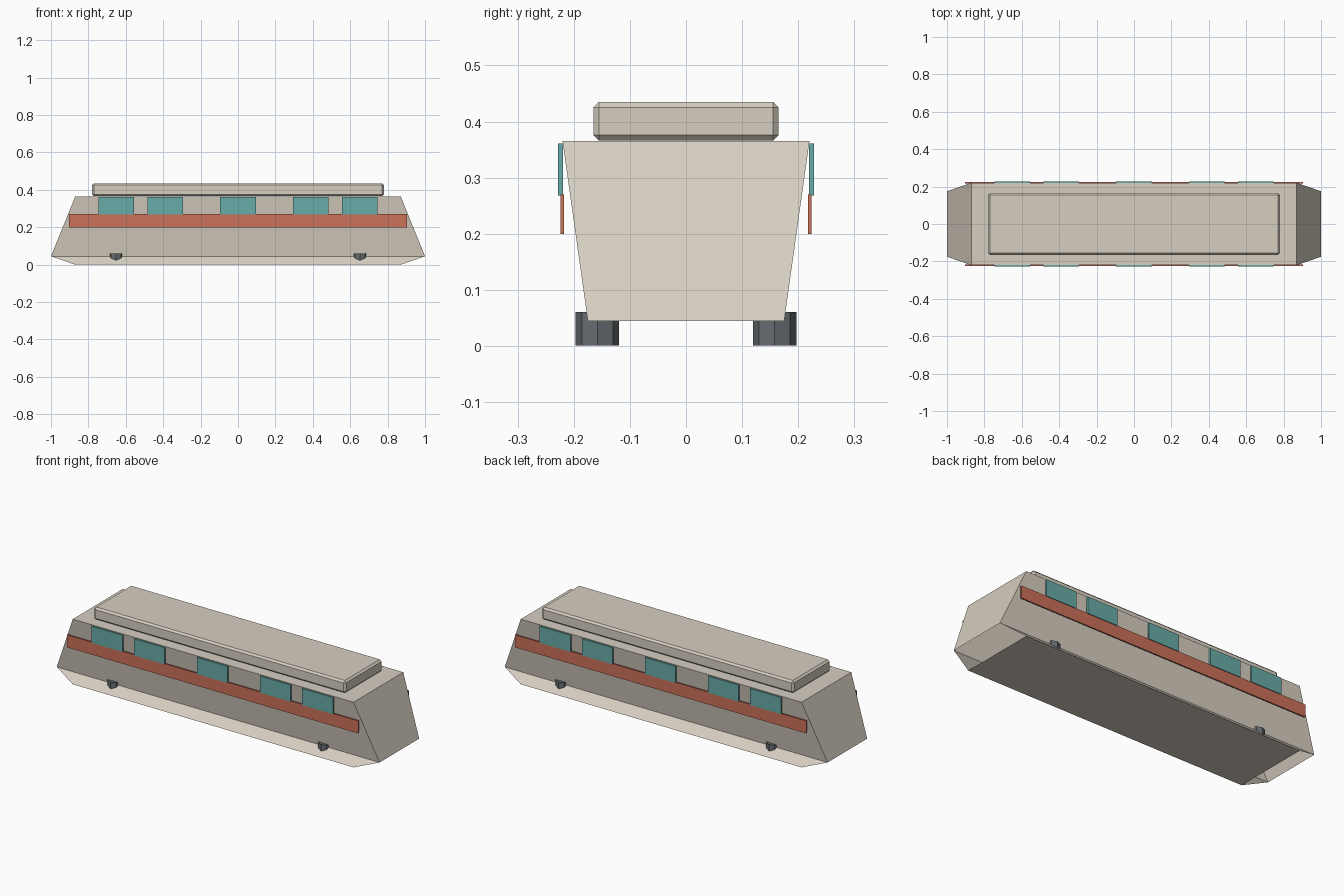
import bpy, bmesh
from mathutils import Matrix

cube = bpy.data.objects.get("Cube")
if cube:
    bpy.data.objects.remove(cube, do_unlink=True)


def material(name, rgb):
    m = bpy.data.materials.new(name)
    m.use_nodes = True
    m.diffuse_color = (*rgb, 1)
    m.node_tree.nodes["Principled BSDF"].inputs["Base Color"].default_value = (*rgb, 1)
    return m


beige = material("beige", (0.68, 0.62, 0.535))
red = material("brick_red", (0.60, 0.165, 0.10))
teal = material("teal_glass", (0.14, 0.41, 0.39))
grey = material("slate_grey", (0.13, 0.15, 0.16))


def finish(name, bm, mat):
    bmesh.ops.recalc_face_normals(bm, faces=bm.faces)
    mesh = bpy.data.meshes.new(name)
    bm.to_mesh(mesh)
    bm.free()
    mesh.materials.append(mat)
    ob = bpy.data.objects.new(name, mesh)
    bpy.context.collection.objects.link(ob)
    return ob


def box(name, mat, lo, hi):
    bm = bmesh.new()
    bmesh.ops.create_cube(bm, size=1)
    for v in bm.verts:
        v.co = [b if c > 0 else a for c, a, b in zip(v.co, lo, hi)]
    return finish(name, bm, mat)


# Hull shell: three rectangular rings, open at both ends below the rim
bm = bmesh.new()
rings = []
for hx, hy, z in [(0.87, 0.22, 0.0), (1.0, 0.175, 0.045), (0.87, 0.22, 0.365)]:
    corners = [(-hx, -hy), (hx, -hy), (hx, hy), (-hx, hy)]
    rings.append([bm.verts.new((x, y, z)) for x, y in corners])
low, rim, top = rings
bm.faces.new(low)
bm.faces.new(top)
for i in range(4):
    j = (i + 1) % 4
    bm.faces.new((rim[i], rim[j], top[j], top[i]))
    if i % 2 == 0:
        bm.faces.new((low[i], low[j], rim[j], rim[i]))
finish("body", bm, beige)

# Chamfered roof box
roof = box("roof", beige, (-0.78, -0.165, 0.366), (0.78, 0.165, 0.435))
bevel = roof.modifiers.new("chamfer", "BEVEL")
bevel.width = 0.01
bevel.segments = 1

# Side stripes, windows and wheels, mirrored left to right
for side, s in (("front", -1), ("back", 1)):
    def plate(name, mat, x0, x1, y0, y1, z0, z1):
        ya, yb = sorted((s * y0, s * y1))
        box(f"{side}_{name}", mat, (x0, ya, z0), (x1, yb, z1))

    plate("stripe", red, -0.903, 0.903, 0.217, 0.224, 0.2, 0.27)
    for n, x in enumerate((-0.652, -0.39, 0, 0.39, 0.652)):
        plate(f"window_{n + 1}", teal, x - 0.095, x + 0.095, 0.219, 0.228, 0.268, 0.361)

    # Eight-sided upright wheel drums
    for n, x in enumerate((-0.652, 0.652)):
        bm = bmesh.new()
        bmesh.ops.create_cone(bm, cap_ends=True, segments=8, radius1=0.039, radius2=0.039,
                              depth=0.06, matrix=Matrix.Translation((x, s * 0.158, 0.031)))
        finish(f"{side}_wheel_{n + 1}", bm, grey)
